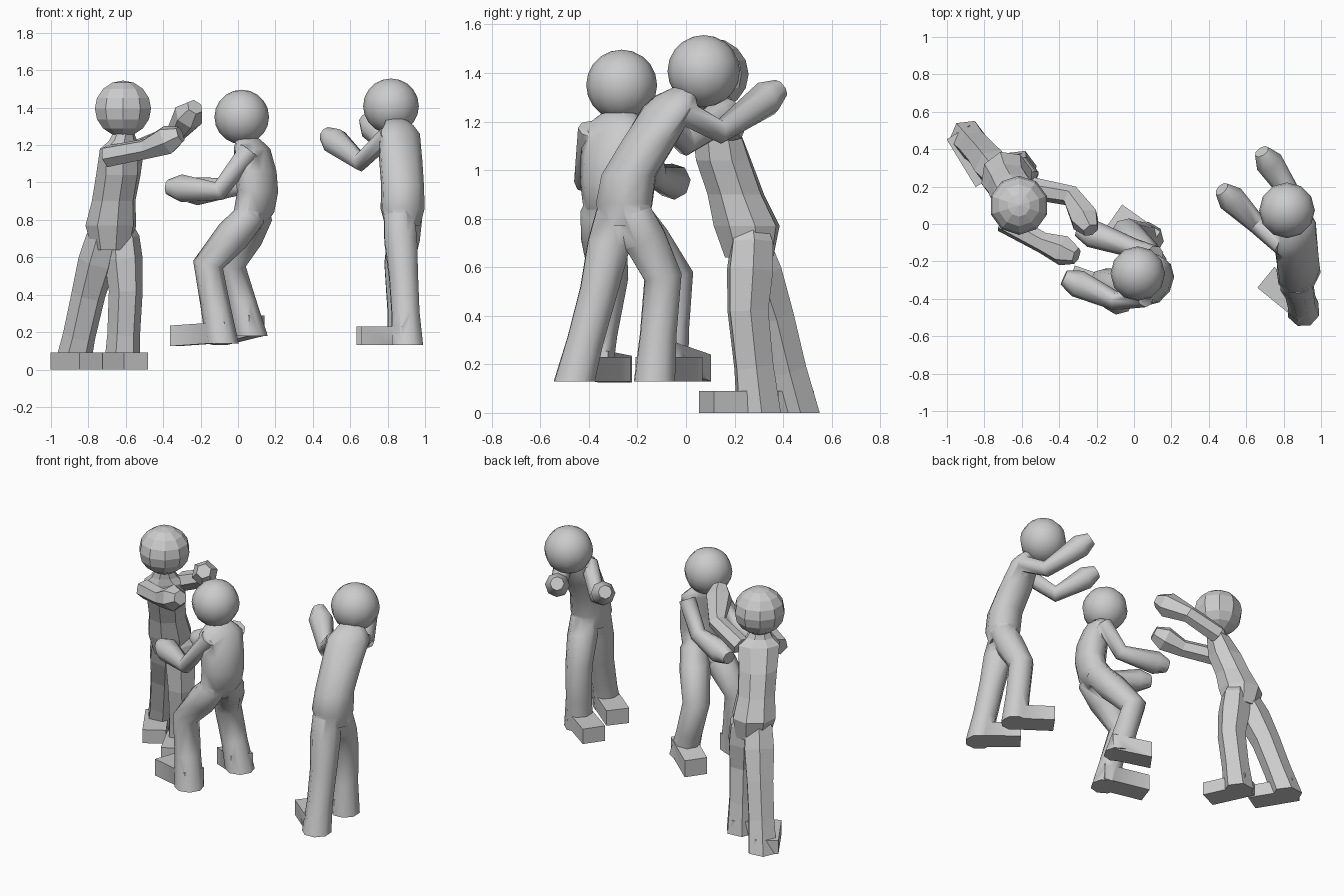
import bpy, bmesh, math
from mathutils import Vector as V

if "Cube" in bpy.data.objects:
    bpy.data.objects.remove(bpy.data.objects["Cube"])

Z = V((0, 0, 1))


def finish(name, bm):
    bmesh.ops.recalc_face_normals(bm, faces=bm.faces[:])
    me = bpy.data.meshes.new(name)
    bm.to_mesh(me)
    bm.free()
    ob = bpy.data.objects.new(name, me)
    bpy.context.collection.objects.link(ob)
    return ob


def activate(ob):
    bpy.ops.object.select_all(action='DESELECT')
    ob.select_set(True)
    bpy.context.view_layer.objects.active = ob


# tube through rings (x, y, z, half width, half depth)
def loft(name, rings, side, sides, level="none"):
    bm = bmesh.new()
    pts = [V(r[:3]) for r in rings]
    loops = []
    for i, r in enumerate(rings):
        a = (pts[i] - pts[i - 1]).normalized() if i else None
        b = (pts[i + 1] - pts[i]).normalized() if i + 1 < len(pts) else None
        t = (a + b).normalized() if a and b else (a or b)
        if level == "all" or (level == "end" and i == len(pts) - 1):
            t = -Z
        u = (side - t * side.dot(t)).normalized()
        w = t.cross(u)
        loops.append([bm.verts.new(pts[i] + u * r[3] * math.cos(k) + w * r[4] * math.sin(k))
                      for k in [math.tau * (j + 0.5) / sides for j in range(sides)]])
    for p, q in zip(loops, loops[1:]):
        for j in range(sides):
            n = (j + 1) % sides
            bm.faces.new((p[j], p[n], q[n], q[j]))
    bm.faces.new(loops[0])
    bm.faces.new(loops[-1])
    return finish(name, bm)


# wedge from heel to toe (points on the sole)
def foot(name, heel, toe, half, high):
    bm = bmesh.new()
    bmesh.ops.create_cube(bm, size=1)
    heel, toe = V(heel), V(toe)
    d = toe - heel
    s = Z.cross(d).normalized()
    for v in bm.verts:
        x, y, z = v.co
        v.co = heel + d * (x + 0.5) + s * y * 2 * half + Z * (z + 0.5) * high
    return finish(name, bm)


def head(name, at, r, segs, rings):
    bm = bmesh.new()
    bmesh.ops.create_uvsphere(bm, u_segments=segs, v_segments=rings, radius=1)
    for v in bm.verts:
        v.co = V((v.co.x * r[0], v.co.y * r[0], v.co.z * r[1])) + V(at)
    return finish(name, bm)


def figure(n, smooth, face, skull, size, torso, arms, legs, feet, foot_high):
    sides = 8 if smooth else 6
    fat = 1.0 if smooth else 1.1
    right = V((face[0], face[1], 0)).normalized().cross(Z)
    skull_ob = head(n + "_head", skull, size, 12 if smooth else 10, 10 if smooth else 8)
    body = loft(n + "_body", torso, right, 10 if smooth else 8, "all")
    parts = []
    for tag, (s, e, h) in zip(("left", "right"), arms):
        s, e, h = V(s), V(e), V(h)
        out = (h - e).normalized()
        # narrow forearm widening into a blunt mitten hand
        path = [(s, .055), (e, .052), (h - out * .02, .075), (h + out * .06, .042)]
        parts.append(loft(f"{n}_{tag}_arm", [(*p, r * fat, r * fat) for p, r in path],
                          Z + right * .3, sides))
    for tag, (hip, knee, ank), ft in zip(("left", "right"), legs, feet):
        hip, knee, ank = V(hip), V(knee), V(ank)
        core = hip.lerp(V(torso[-2][:3]), .4)
        core.z = hip.z + .09
        path = [(core, .06), (hip, .086), (hip.lerp(knee, .4), .094), (knee, .083),
                (knee.lerp(ank, .55), .08), (ank, .09)]
        parts.append(loft(f"{n}_{tag}_leg", [(*p, r * fat, r * fat) for p, r in path],
                          right, sides, "end"))
        parts.append(foot(f"{n}_{tag}_foot", *ft, .072, foot_high))
    # weld the limbs into one skin
    for p in parts:
        m = body.modifiers.new("join", 'BOOLEAN')
        m.operation, m.solver, m.object = 'UNION', 'EXACT', p
        activate(body)
        bpy.ops.object.modifier_apply(modifier=m.name)
        bpy.data.objects.remove(p)
    if smooth:
        for ob in (skull_ob, body):
            activate(ob)
            bpy.ops.object.shade_smooth_by_angle(angle=math.radians(62))


# faceted figure on the left
figure("faceted_figure", False, (.6, -.8), (-.615, .10, 1.395), (.158, .15),
       [(-.61, .09, 1.28, .05, .05), (-.615, .10, 1.22, .085, .06), (-.62, .115, 1.18, .135, .08),
        (-.64, .155, 1.04, .125, .115), (-.665, .205, .9, .12, .12),
        (-.68, .25, .77, .14, .14), (-.675, .26, .64, .11, .1)],
       [((-.54, .19, 1.17), (-.335, .15, 1.26), (-.255, .01, 1.37)),
        ((-.70, .015, 1.14), (-.49, -.1, 1.18), (-.36, -.15, 1.235))],
       [((-.62, .27, .70), (-.60, .255, .42), (-.62, .3, 0)),
        ((-.72, .26, .70), (-.80, .36, .4), (-.89, .46, 0))],
       [((-.67, .35, 0), (-.545, .085, 0)), ((-.94, .49, 0), (-.785, .235, 0))], .09)

# crouching smooth figure in the middle
figure("crouching_figure", True, (-.85, .5), (.02, -.265, 1.35), (.146, .146),
       [(.04, -.27, 1.25, .055, .055), (.06, -.28, 1.215, .1, .065), (.075, -.29, 1.18, .14, .08),
        (.095, -.305, 1.06, .138, .1), (.105, -.31, .95, .135, .1),
        (.085, -.3, .84, .13, .1), (.05, -.28, .75, .09, .075)],
       [((.06, -.39, 1.17), (-.1, -.41, .955), (-.32, -.31, .97)),
        ((.11, -.17, 1.17), (-.0, -.13, .98), (-.245, -.045, .95))],
       [((.06, -.35, .82), (-.16, -.32, .56), (-.085, -.395, .14)),
        ((.1, -.23, .82), (-.04, -.05, .56), (.07, -.08, .18))],
       [((-.05, -.39, .145), (-.34, -.29, .125)), ((.1, -.1, .18), (-.105, .045, .13))], .11)

# standing smooth figure on the right
figure("standing_figure", True, (-.74, .67), (.818, .073, 1.408), (.149, .148),
       [(.84, .0, 1.34, .055, .055), (.86, -.045, 1.305, .1, .065), (.865, -.065, 1.26, .135, .09),
        (.87, -.15, 1.12, .125, .11), (.88, -.235, .98, .12, .112),
        (.88, -.255, .86, .128, .112), (.88, -.25, .77, .1, .09)],
       [((.80, -.12, 1.25), (.655, -.0, 1.11), (.505, .15, 1.23)),
        ((.92, -.01, 1.24), (.85, .14, 1.16), (.712, .345, 1.305))],
       [((.86, -.29, .82), (.885, -.36, .5), (.905, -.46, .13)),
        ((.905, -.22, .82), (.86, -.095, .56), (.885, -.13, .13))],
       [((.92, -.46, .13), (.705, -.285, .13)), ((.90, -.15, .13), (.675, .01, .13))], .1)
